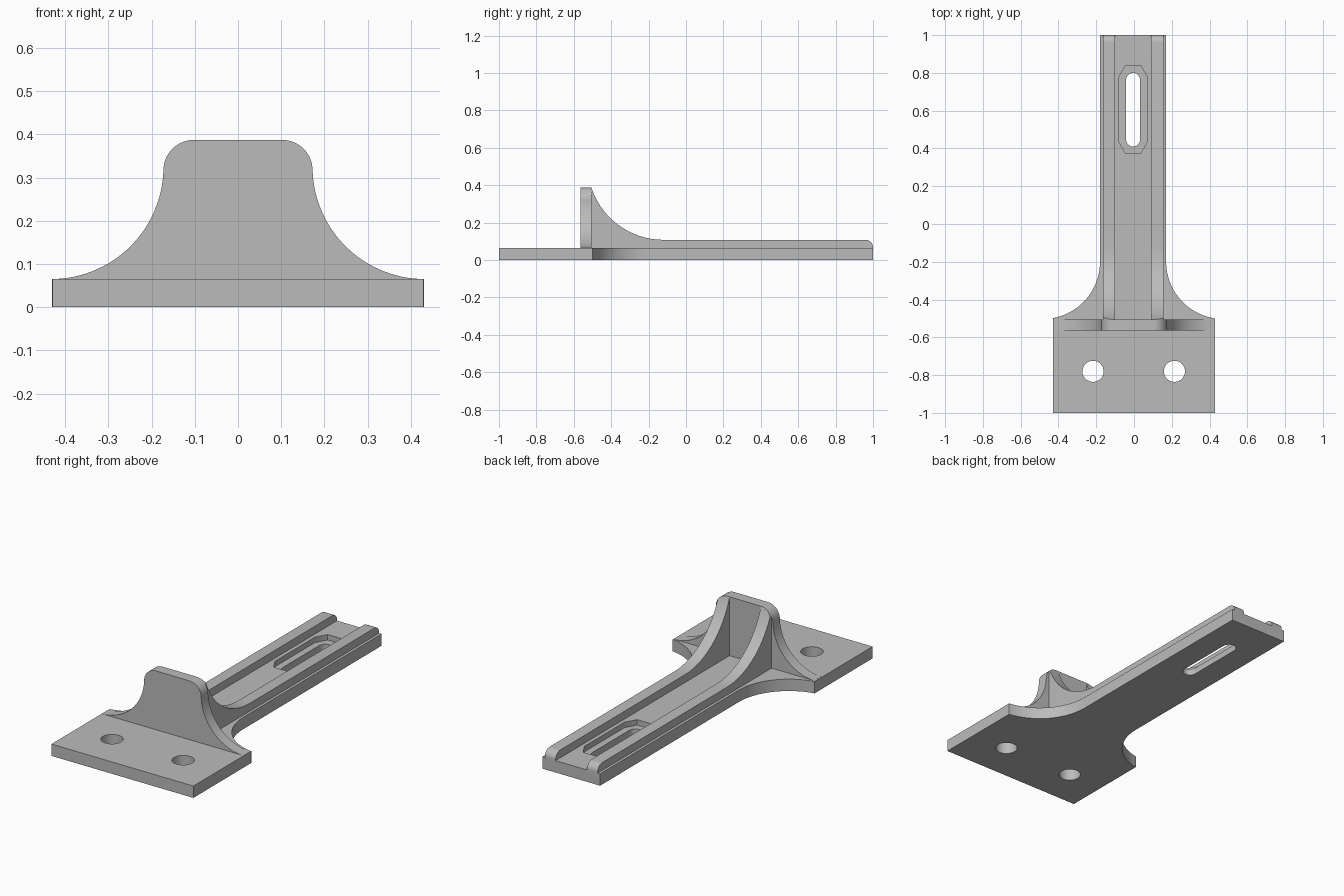
import bpy, bmesh, math

if "Cube" in bpy.data.objects:
    bpy.data.objects.remove(bpy.data.objects["Cube"])

grey = bpy.data.materials.new("plain grey")
grey.use_nodes = True
grey.diffuse_color = (0.5, 0.5, 0.5, 1)
grey.node_tree.nodes["Principled BSDF"].inputs["Base Color"].default_value = (0.5, 0.5, 0.5, 1)

MID = -0.005      # centre line of the arm
TOP = 0.065       # top of the flat plate
RIB_TOP = 0.108


def arc(cx, cy, r, start, end, n=20):
    """Points along an arc, angles in degrees."""
    steps = [math.radians(start + (end - start) * i / n) for i in range(n + 1)]
    return [(cx + r * math.cos(a), cy + r * math.sin(a)) for a in steps]


def mirrored(half, centre=0):
    """Close an outline with its reflection across a vertical line."""
    return half + [(2 * centre - u, v) for u, v in reversed(half)]


def prism(name, outline, axis, low, high):
    """Extrude a 2D outline along x, y or z."""
    place = {"x": lambda u, v, w: (w, u, v),
             "y": lambda u, v, w: (u, w, v),
             "z": lambda u, v, w: (u, v, w)}[axis]
    bm = bmesh.new()
    face = bm.faces.new([bm.verts.new(place(u, v, low)) for u, v in outline])
    move = place(0, 0, high - low)
    made = bmesh.ops.extrude_face_region(bm, geom=[face])["geom"]
    # the first face stays as the closing cap
    if not face.is_valid or len(bm.faces) < len(outline) + 2:
        bm.faces.new([bm.verts[i] for i in range(len(outline))])
    bmesh.ops.translate(bm, vec=move, verts=[g for g in made if isinstance(g, bmesh.types.BMVert)])
    bmesh.ops.recalc_face_normals(bm, faces=bm.faces)
    mesh = bpy.data.meshes.new(name)
    bm.to_mesh(mesh)
    bm.free()
    mesh.materials.append(grey)
    obj = bpy.data.objects.new(name, mesh)
    bpy.context.collection.objects.link(obj)
    return obj


def combine(obj, tool, operation):
    """Apply a boolean and discard the tool."""
    tool.hide_render = True
    mod = obj.modifiers.new("cut", "BOOLEAN")
    mod.operation, mod.solver, mod.object = operation, "EXACT", tool
    bpy.context.view_layer.objects.active = obj
    bpy.ops.object.modifier_apply(modifier=mod.name)
    bpy.data.objects.remove(tool)


# Flat plate: wide mounting pad flaring into a long arm
right_fillet = arc(0.473, -0.2, 0.303, 262, 180)
left_fillet = arc(-0.483, -0.2, 0.303, 0, -80)
plate = prism("base_plate",
              [(-0.43, -1), (0.43, -1), (0.43, -0.5)] + right_fillet
              + [(0.17, 1), (-0.18, 1)] + left_fillet + [(-0.43, -0.5)],
              "z", 0, TOP)

# Screw holes in the pad
for x in (-0.217, 0.214):
    combine(plate, prism("hole_cutter", arc(x, -0.78, 0.056, 0, 348.75, 31), "z", -0.1, 0.2), "DIFFERENCE")

# Slot through the arm, with a shallow octagonal recess around it
slot = arc(MID, 0.763, 0.037, 0, 180) + arc(MID, 0.447, 0.037, 180, 360)
combine(plate, prism("slot_cutter", slot, "z", -0.1, 0.2), "DIFFERENCE")
recess = mirrored([(MID + 0.04, 0.373), (MID + 0.074, 0.434),
                   (MID + 0.074, 0.78), (MID + 0.04, 0.84)], MID)
combine(plate, prism("recess_cutter", recess, "z", TOP - 0.03, 0.2), "DIFFERENCE")

# Upright wall with flared feet and rounded shoulders
wall_half = ([(0.42, 0.04)] + arc(0.4325, 0.325, 0.26, 267.5, 180, 28)
             + arc(0.1025, 0.317, 0.07, 0, 90, 12))
wall_outline = mirrored(wall_half)
wall = prism("upright_wall", wall_outline, "y", -0.565, -0.505)

# Twin ribs sweeping down from the wall and along the arm
rib_side = ([(-0.52, 0.045), (1, 0.045), (1, RIB_TOP - 0.04)]
            + arc(0.96, RIB_TOP - 0.04, 0.04, 0, 90, 8)
            + arc(-0.12, RIB_TOP + 0.406, 0.406, 270, 198.5, 28)
            + [(-0.52, 0.385)])
ribs = []
for name, low, high in (("right_rib", -0.165, -0.10), ("left_rib", 0.09, 0.155)):
    rib = prism(name, rib_side, "x", low, high)
    # keep the rib inside the rounded shoulder of the wall
    combine(rib, prism("shoulder_cutter", wall_outline, "y", -0.515, 1.1), "INTERSECT")
    ribs.append(rib)

bpy.ops.object.select_all(action="DESELECT")
for obj in [plate, wall] + ribs:
    obj.select_set(True)
bpy.context.view_layer.objects.active = plate
bpy.ops.object.shade_smooth_by_angle(angle=math.radians(30))
